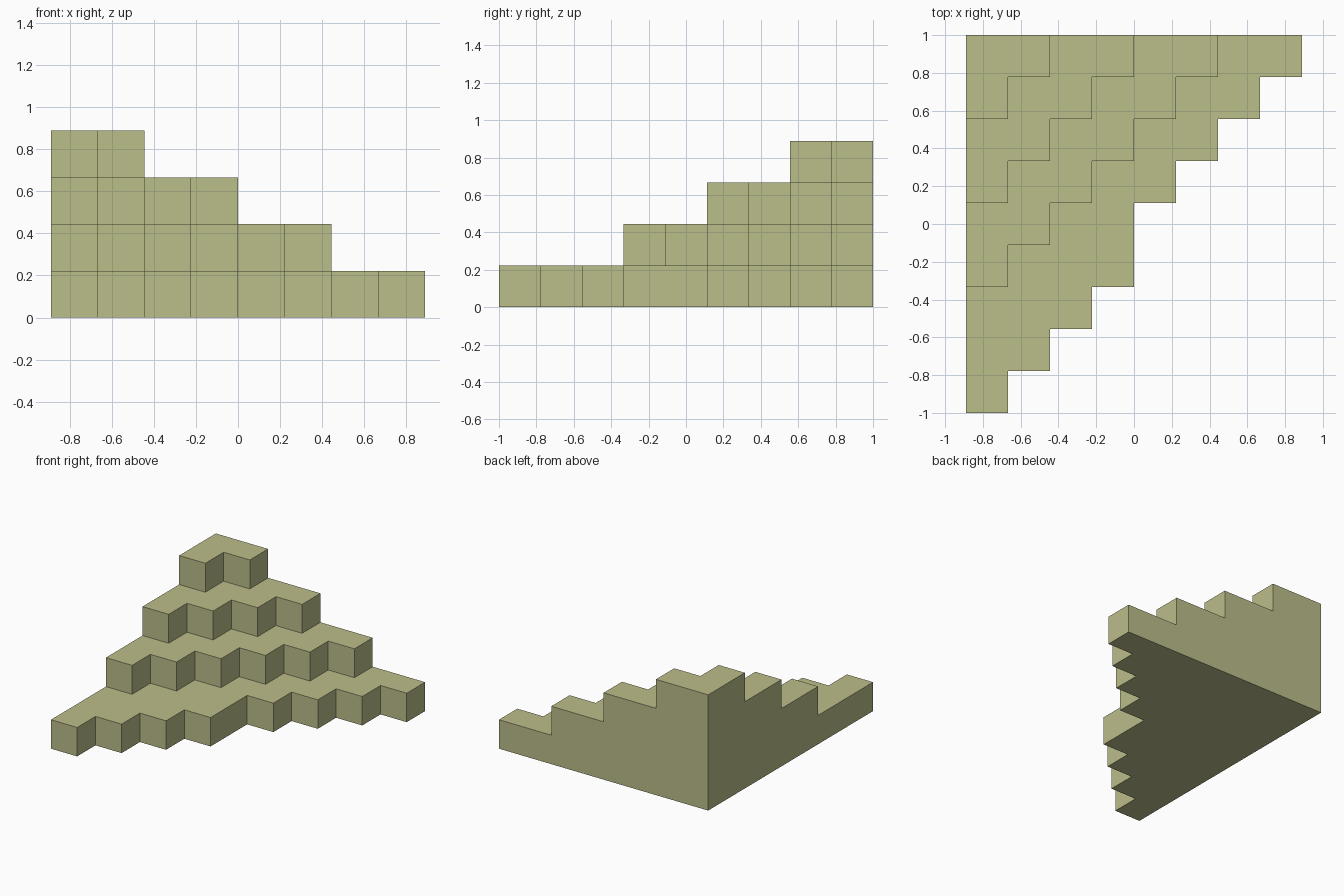
import bpy
import bmesh
import math

cube = bpy.data.objects.get("Cube")
if cube:
    bpy.data.objects.remove(cube, do_unlink=True)

U = 2 / 9  # edge of one block

# Blocks in each row, counted from the back, for each layer from the ground up
layers = [
    [8, 7, 6, 5, 4, 4, 3, 2, 1],
    [6, 5, 4, 3, 2, 1],
    [4, 3, 2, 1],
    [2, 1],
]
blocks = {(col, row, level)
          for level, rows in enumerate(layers)
          for row, count in enumerate(rows)
          for col in range(count)}

olive = bpy.data.materials.new("olive")
olive.use_nodes = True
colour = (0.50, 0.51, 0.255, 1)
olive.diffuse_color = colour
olive.node_tree.nodes["Principled BSDF"].inputs["Base Color"].default_value = colour

# Outer skin of the stacked blocks: only sides without a neighbour
bm = bmesh.new()
corners = {}


def corner(cell):
    if cell not in corners:
        x, y, z = cell
        corners[cell] = bm.verts.new((x * U - 4 * U, 1 - y * U, z * U))
    return corners[cell]


for block in blocks:
    for axis in range(3):
        for side in (0, 1):
            neighbour = list(block)
            neighbour[axis] += 2 * side - 1
            if tuple(neighbour) in blocks:
                continue
            ring = []
            for a, b in ((0, 0), (1, 0), (1, 1), (0, 1)):
                cell = list(block)
                cell[axis] += side
                cell[(axis + 1) % 3] += a
                cell[(axis + 2) % 3] += b
                ring.append(corner(tuple(cell)))
            bm.faces.new(ring)

# Merge flat areas into clean terraces and walls
bmesh.ops.recalc_face_normals(bm, faces=bm.faces[:])
bmesh.ops.dissolve_limit(bm, angle_limit=math.radians(1),
                         verts=bm.verts[:], edges=bm.edges[:])

mesh = bpy.data.meshes.new("stepped_corner_blocks")
bm.to_mesh(mesh)
bm.free()
mesh.materials.append(olive)
obj = bpy.data.objects.new("stepped_corner_blocks", mesh)
bpy.context.collection.objects.link(obj)
